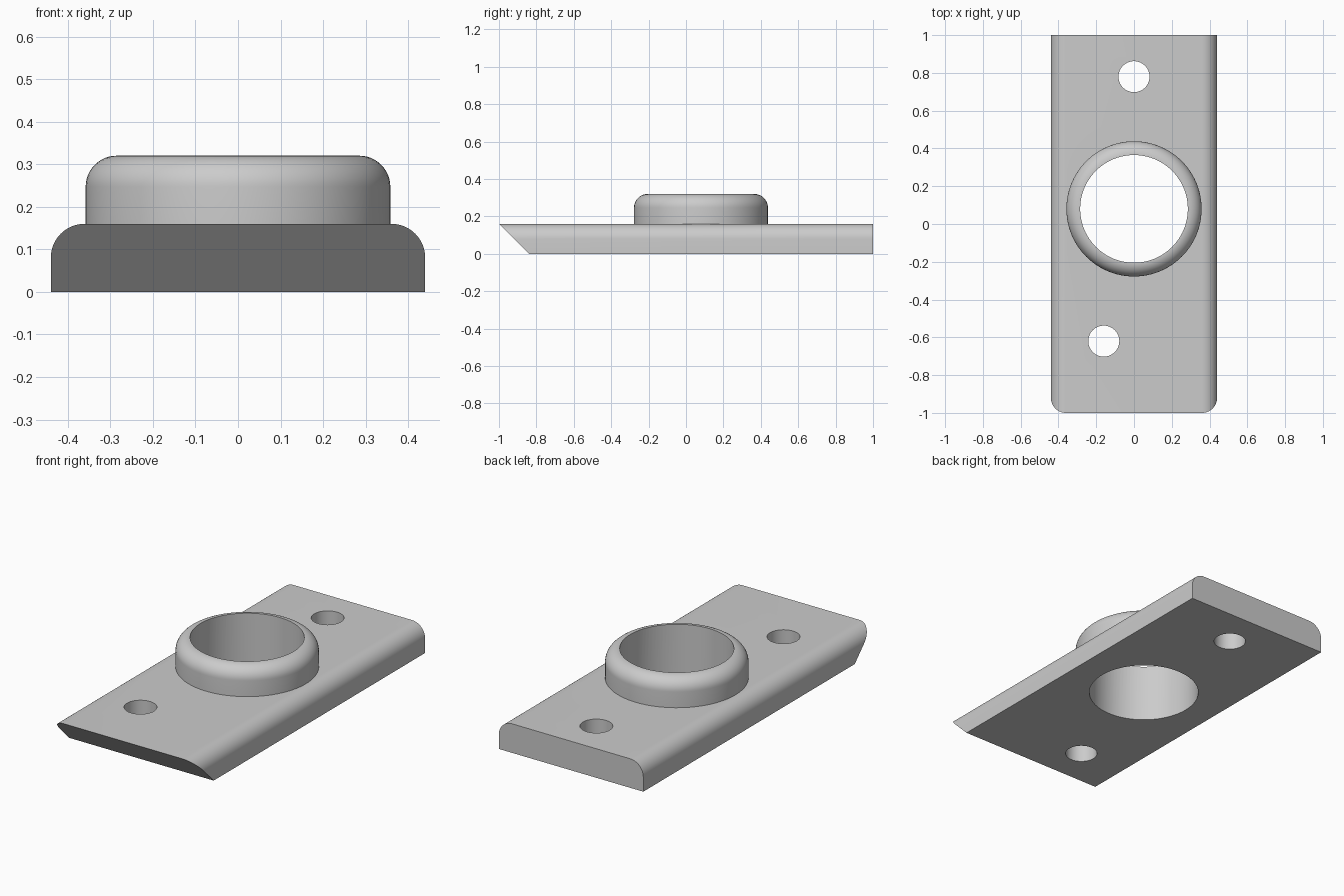
import bpy, bmesh, math
from mathutils import Vector

cube = bpy.data.objects.get("Cube")
if cube:
    bpy.data.objects.remove(cube, do_unlink=True)

grey = bpy.data.materials.new("light_grey")
grey.use_nodes = True
grey.diffuse_color = (0.6, 0.6, 0.6, 1)
grey.node_tree.nodes["Principled BSDF"].inputs["Base Color"].default_value = (0.6, 0.6, 0.6, 1)

HALF_WIDTH, THICK, ROUND = 0.44, 0.16, 0.08
BOSS_R, BORE_R, BOSS_TOP, BOSS_Y = 0.358, 0.285, 0.32, 0.08


def finish(name, bm):
    bmesh.ops.recalc_face_normals(bm, faces=bm.faces)
    mesh = bpy.data.meshes.new(name)
    bm.to_mesh(mesh)
    bm.free()
    mesh.materials.append(grey)
    obj = bpy.data.objects.new(name, mesh)
    bpy.context.collection.objects.link(obj)
    return obj


def arc(cx, cz, r, steps=12):
    """Quarter circle from pointing sideways to pointing up."""
    angles = [math.pi / 2 * i / steps for i in range(steps + 1)]
    return [(cx + r * math.cos(a), cz + r * math.sin(a)) for a in angles]


def cylinder(name, x, y, r):
    bm = bmesh.new()
    bmesh.ops.create_cone(bm, cap_ends=True, segments=96, radius1=r, radius2=r, depth=1)
    bmesh.ops.translate(bm, verts=bm.verts, vec=Vector((x, y, 0.2)))
    obj = finish(name, bm)
    obj.hide_render = True
    return obj


# Plate: rounded section run along y, with the front end undercut at 45 degrees
right = [(HALF_WIDTH, 0)] + arc(HALF_WIDTH - ROUND, THICK - ROUND, ROUND)
section = right + [(-x, z) for x, z in reversed(right)]
bm = bmesh.new()
front = [bm.verts.new((x, THICK - 1 - z, z)) for x, z in section]
for v in front:
    v.co.y = -1 + THICK - v.co.z
back = [bm.verts.new((x, 1, z)) for x, z in section]
bm.faces.new(front)
bm.faces.new(back)
for i in range(len(section)):
    j = (i + 1) % len(section)
    bm.faces.new((front[i], front[j], back[j], back[i]))
plate = finish("mounting_plate", bm)

# Boss: solid lathe with a rounded shoulder, sunk into the plate
fillet = BOSS_R - BORE_R
profile = [(0, 0.1), (BOSS_R, 0.1)] + arc(BORE_R, BOSS_TOP - fillet, fillet) + [(0, BOSS_TOP)]
bm = bmesh.new()
points = [bm.verts.new((r, 0, z)) for r, z in profile]
edges = [bm.edges.new(pair) for pair in zip(points, points[1:])]
bmesh.ops.spin(bm, geom=points + edges, cent=(0, 0, 0), axis=(0, 0, 1),
               angle=math.tau, steps=96)
bmesh.ops.remove_doubles(bm, verts=bm.verts, dist=0.0001)
bmesh.ops.translate(bm, verts=bm.verts, vec=Vector((0, BOSS_Y, 0)))
boss = finish("boss", bm)
boss.hide_render = True

# Join the boss, then cut the bore and the two screw holes
tools = [(boss, 'UNION'),
         (cylinder("bore_cutter", 0, BOSS_Y, BORE_R), 'DIFFERENCE'),
         (cylinder("back_hole_cutter", 0, 0.78, 0.082), 'DIFFERENCE'),
         (cylinder("front_hole_cutter", -0.16, -0.62, 0.082), 'DIFFERENCE')]
bpy.context.view_layer.objects.active = plate
for tool, operation in tools:
    mod = plate.modifiers.new(tool.name, 'BOOLEAN')
    mod.operation = operation
    mod.solver = 'EXACT'
    mod.object = tool
    bpy.ops.object.modifier_apply(modifier=mod.name)
    bpy.data.objects.remove(tool, do_unlink=True)

bpy.ops.object.select_all(action='DESELECT')
plate.select_set(True)
bpy.ops.object.shade_smooth_by_angle(angle=math.radians(30))
